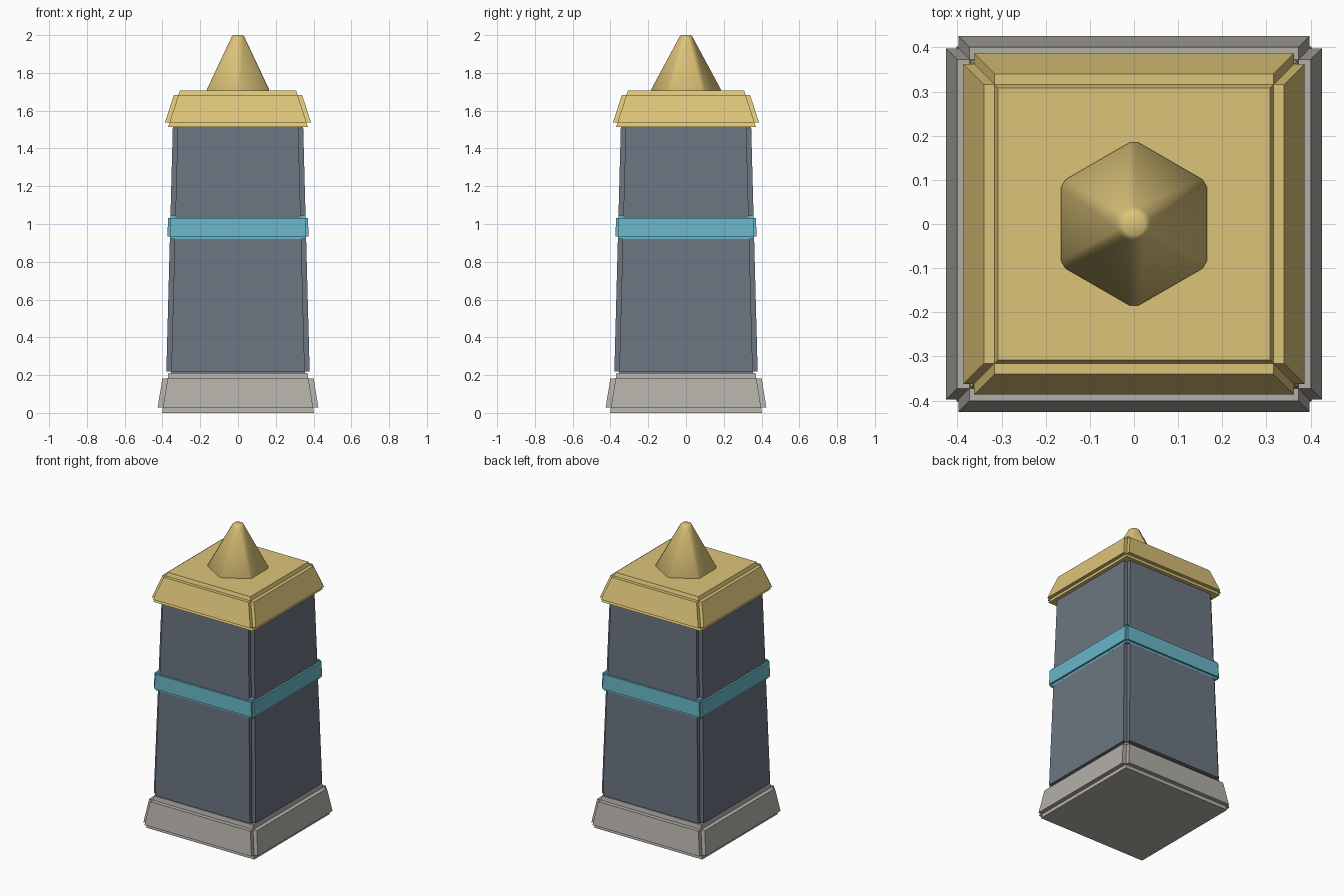
import bpy, bmesh, math
from mathutils import Matrix, Vector

if "Cube" in bpy.data.objects:
    bpy.data.objects.remove(bpy.data.objects["Cube"], do_unlink=True)


def material(name, rgb):
    mat = bpy.data.materials.new(name)
    mat.use_nodes = True
    mat.diffuse_color = (*rgb, 1)
    mat.node_tree.nodes["Principled BSDF"].inputs["Base Color"].default_value = (*rgb, 1)
    return mat


stone = material("warm grey stone", (0.45, 0.43, 0.39))
slate = material("slate blue", (0.147, 0.178, 0.216))
cyan = material("cyan", (0.138, 0.468, 0.578))
gold = material("gold", (0.72, 0.55, 0.19))


def finish(name, bm, mat):
    bmesh.ops.recalc_face_normals(bm, faces=bm.faces)
    mesh = bpy.data.meshes.new(name)
    bm.to_mesh(mesh)
    bm.free()
    mesh.materials.append(mat)
    obj = bpy.data.objects.new(name, mesh)
    bpy.context.collection.objects.link(obj)
    return obj


def loft(bm, rings):
    """Skin a stack of equal-length rings and close both ends."""
    loops = [[bm.verts.new(p) for p in ring] for ring in rings]
    n = len(loops[0])
    for low, high in zip(loops, loops[1:]):
        for i in range(n):
            j = (i + 1) % n
            bm.faces.new((low[i], low[j], high[j], high[i]))
    bm.faces.new(loops[0][::-1])
    bm.faces.new(loops[-1])


def rect(x0, x1, y, z):
    return [Vector(p) for p in ((x0, -y, z), (x1, -y, z), (x1, y, z), (x0, y, z))]


def notched_block(name, mat, z0, z1, w0, w1, step):
    """Tapered square block: a core with a raised panel on each side,
    leaving stepped notches along every edge."""
    def half(z):
        return w0 + (w1 - w0) * (z - z0) / (z1 - z0)

    bm = bmesh.new()
    loft(bm, [rect(step - half(z), half(z) - step, half(z) - step, z) for z in (z0, z1)])
    panel = [rect(half(z) - step, half(z), half(z) - step, z) for z in (z0 + step, z1 - step)]
    for k in range(4):
        turn = Matrix.Rotation(k * math.pi / 2, 3, 'Z')
        loft(bm, [[turn @ p for p in ring] for ring in panel])
    return finish(name, bm, mat)


# Square tower, bottom to top
notched_block("base", stone, 0.0, 0.21, 0.43, 0.396, 0.028)
notched_block("tower_body", slate, 0.194, 1.56, 0.38, 0.344, 0.026)
notched_block("band", cyan, 0.92, 1.045, 0.374, 0.37, 0.013)
notched_block("roof_cap", gold, 1.514, 1.706, 0.394, 0.332, 0.024)


# Six-sided spike with softened corners and a rounded tip
def soft_hexagon(radius, spread, z):
    ring = []
    for k in range(6):
        for side in (-1, 1):
            a = math.radians(30 + 60 * k + side * spread)
            ring.append((radius * math.cos(a), radius * math.sin(a), z))
    return ring


bm = bmesh.new()
loft(bm, [soft_hexagon(0.18, 3, 1.7),
          soft_hexagon(0.185, 3, 1.712),
          soft_hexagon(0.04, 11, 1.982),
          soft_hexagon(0.035, 13, 1.993),
          soft_hexagon(0.026, 15, 2.0)])
spike = finish("spike", bm, gold)
bpy.ops.object.select_all(action='DESELECT')
spike.select_set(True)
bpy.context.view_layer.objects.active = spike
bpy.ops.object.shade_smooth_by_angle(angle=math.radians(50))
